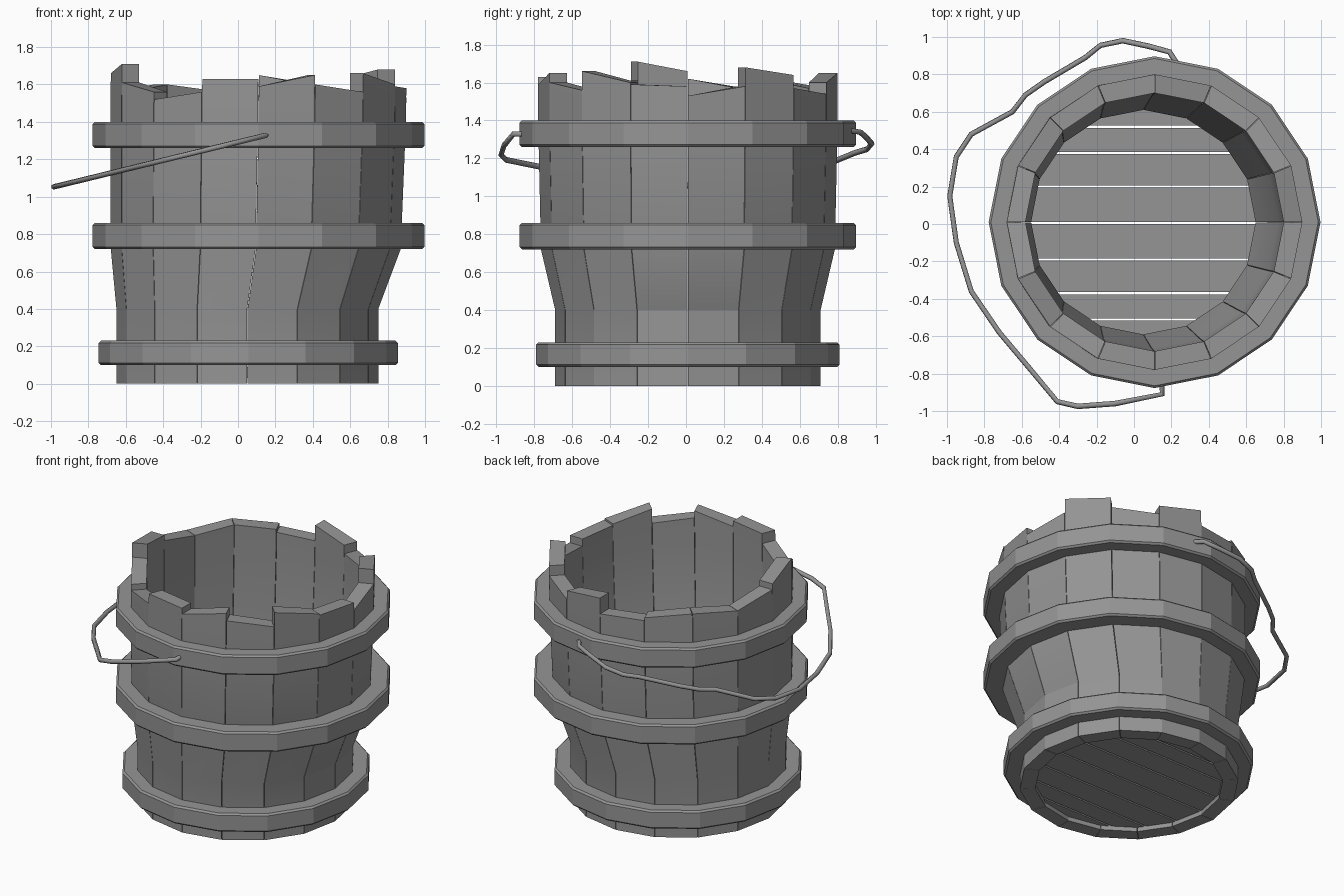
import bpy, bmesh, math
from mathutils import Vector

cube = bpy.data.objects.get("Cube")
if cube:
    bpy.data.objects.remove(cube, do_unlink=True)

SIDES = 16
STEP = math.tau / SIDES
CY = 0.01

grey = bpy.data.materials.new("worn_grey")
grey.use_nodes = True
grey.diffuse_color = (0.3, 0.3, 0.3, 1)
grey.node_tree.nodes["Principled BSDF"].inputs["Base Color"].default_value = (0.3, 0.3, 0.3, 1)


def point(angle, radius, cx, z):
    return Vector((cx + radius * math.cos(angle), CY + radius * math.sin(angle), z))


def finish(bm, name):
    bmesh.ops.recalc_face_normals(bm, faces=bm.faces)
    mesh = bpy.data.meshes.new(name)
    bm.to_mesh(mesh)
    bm.free()
    obj = bpy.data.objects.new(name, mesh)
    bpy.context.collection.objects.link(obj)
    mesh.materials.append(grey)
    return obj


def smooth(obj):
    bpy.ops.object.select_all(action="DESELECT")
    obj.select_set(True)
    bpy.context.view_layer.objects.active = obj
    bpy.ops.object.shade_smooth_by_angle(angle=math.radians(20))


def loft(bm, loops, closed):
    """Skin quads between equal loops, capping the ends when open."""
    rows = [[bm.verts.new(p) for p in loop] for loop in loops]
    n = len(rows[0])
    pairs = list(zip(rows, rows[1:]))
    if closed:
        pairs.append((rows[-1], rows[0]))
    else:
        bm.faces.new(rows[0])
        bm.faces.new(rows[-1])
    for low, high in pairs:
        for i in range(n):
            j = (i + 1) % n
            bm.faces.new((low[i], low[j], high[j], high[i]))


# Staves: (z, outer radius, centre x), with uneven broken tops
PROFILE = [(0, 0.70, 0.05), (0.4, 0.70, 0.05), (0.72, 0.775, 0.095), (1.4, 0.79, 0.108)]
TOPS = [(1.53, 1.58), (1.68, 1.64), (1.57, 1.54), (1.60, 1.65),
        (1.54, 1.55), (1.57, 1.60), (1.60, 1.57), (1.57, 1.62),
        (1.66, 1.71), (1.61, 1.56), (1.52, 1.56), (1.63, 1.63),
        (1.59, 1.65), (1.60, 1.56), (1.66, 1.60), (1.59, 1.58)]
THICK = 0.1
GAP = 0.002

for k, (za, zb) in enumerate(TOPS):
    a, b = k * STEP + GAP, (k + 1) * STEP - GAP

    def section(r, cx, z0, z1):
        return [point(a, r, cx, z0), point(b, r, cx, z1),
                point(b, r - THICK, cx, z1), point(a, r - THICK, cx, z0)]

    loops = [section(r, cx, z, z) for z, r, cx in PROFILE]
    loops.append(section(0.79, 0.11, za, zb))
    bm = bmesh.new()
    loft(bm, loops, False)
    smooth(finish(bm, f"stave_{k + 1}"))


# Hoops: bevelled sixteen-sided bands
def hoop(name, z0, z1, outer, inner, cx):
    bm = bmesh.new()
    c = 0.012
    outline = [(inner, z0), (outer - c, z0), (outer, z0 + c),
               (outer, z1 - c), (outer - c, z1), (inner, z1)]
    loft(bm, [[point(k * STEP, r, cx, z) for r, z in outline] for k in range(SIDES)], True)
    finish(bm, name)


hoop("bottom_hoop", 0.10, 0.23, 0.80, 0.66, 0.055)
hoop("middle_hoop", 0.72, 0.86, 0.887, 0.73, 0.11)
hoop("top_hoop", 1.26, 1.40, 0.887, 0.74, 0.11)

# Floor planks: slices of a sixteen-sided disc
CUTS = [-0.65, -0.51, -0.37, -0.19, 0.005, 0.20, 0.38, 0.52, 0.67]
for k, (y0, y1) in enumerate(zip(CUTS, CUTS[1:])):
    bm = bmesh.new()
    loft(bm, [[point(i * STEP, 0.62, 0.05, z) for i in range(SIDES)] for z in (0.03, 0.09)], False)
    for y, side in ((y0 + 0.006, -1), (y1 - 0.006, 1)):
        cut = bmesh.ops.bisect_plane(bm, geom=bm.verts[:] + bm.edges[:] + bm.faces[:],
                                     plane_co=(0, y, 0), plane_no=(0, side, 0), clear_outer=True)
        rim = [e for e in cut["geom_cut"] if isinstance(e, bmesh.types.BMEdge)]
        if rim:
            bmesh.ops.edgeloop_fill(bm, edges=rim)
    finish(bm, f"floor_plank_{k + 1}")

# Handle: bent wire lying in a tilted plane
PATH = [(0.24, 0.84), (0.19, 0.92), (0.08, 0.95), (-0.06, 0.98), (-0.18, 0.955),
        (-0.26, 0.89), (-0.48, 0.76), (-0.58, 0.69), (-0.65, 0.6), (-0.87, 0.48),
        (-0.95, 0.36), (-0.985, 0.15), (-0.95, -0.1), (-0.87, -0.36), (-0.72, -0.58),
        (-0.56, -0.77), (-0.41, -0.95), (-0.3, -0.975), (-0.1, -0.96), (0.15, -0.91),
        (0.15, -0.84)]
curve = bpy.data.curves.new("handle_path", "CURVE")
curve.dimensions = "3D"
curve.bevel_depth = 0.015
curve.bevel_resolution = 1
curve.use_fill_caps = True
spline = curve.splines.new("POLY")
spline.points.add(len(PATH) - 1)
for p, (x, y) in zip(spline.points, PATH):
    p.co = (x, y, 1.292 + 0.243 * x, 1)
curve.materials.append(grey)
handle = bpy.data.objects.new("handle", curve)
bpy.context.collection.objects.link(handle)
